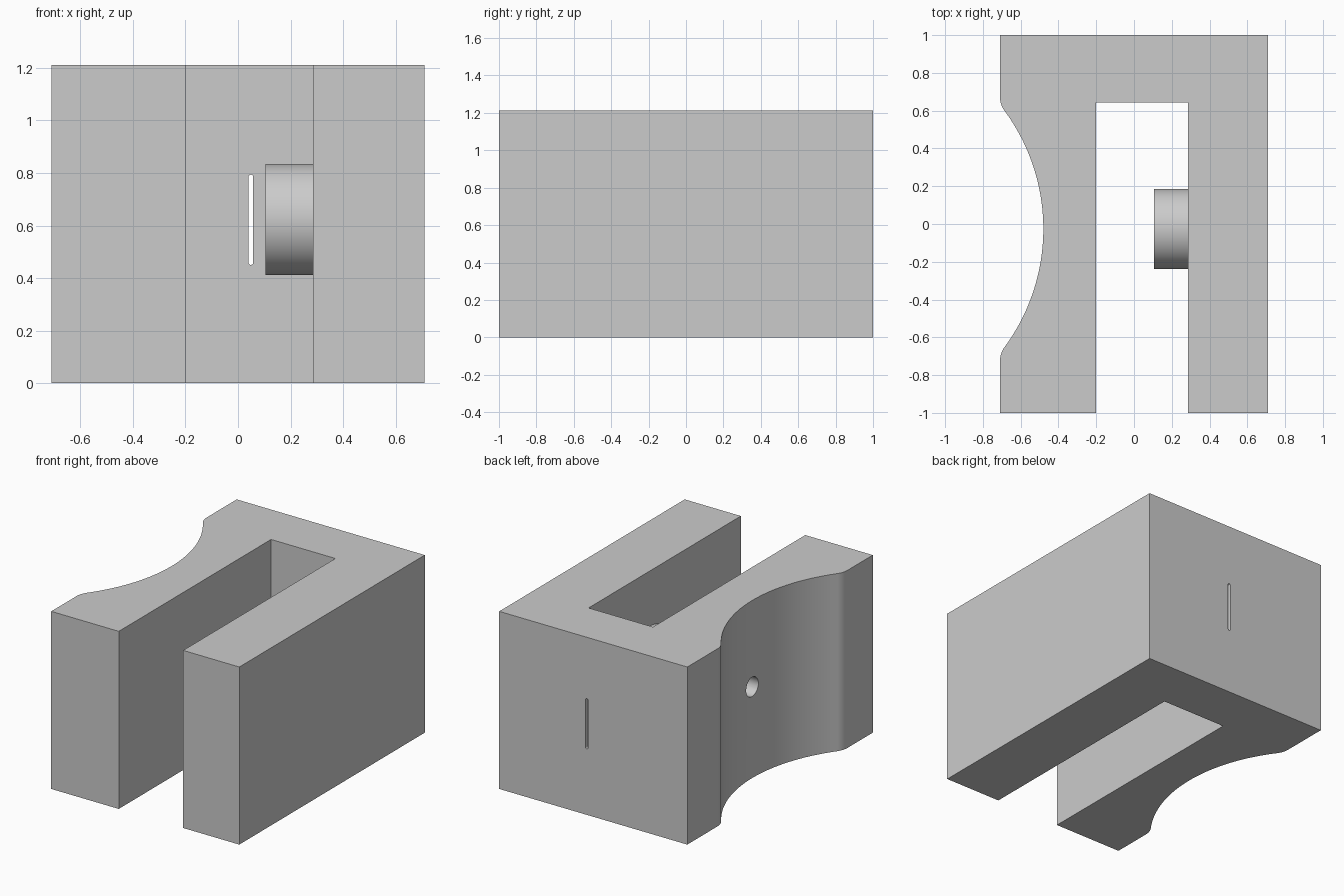
import bpy
import bmesh
from math import pi, cos, sin, atan2, sqrt, radians
from mathutils import Matrix

cube = bpy.data.objects.get("Cube")
if cube:
    bpy.data.objects.remove(cube, do_unlink=True)

# Overall block and channel
HALF_X, HALF_Y, HEIGHT = 0.71, 1.0, 1.212
SLOT_LEFT, SLOT_RIGHT, SLOT_END = -0.2, 0.286, 0.642
# Shared centre line of the side recess, bore and boss
AXIS_Y, AXIS_Z = -0.026, 0.623
RECESS_R, RECESS_BOTTOM, FILLET_R = 1.055, -0.48, 0.13

grey = bpy.data.materials.new("plain grey")
grey.use_nodes = True
grey.diffuse_color = (0.6, 0.6, 0.6, 1)
grey.node_tree.nodes["Principled BSDF"].inputs["Base Color"].default_value = (0.6, 0.6, 0.6, 1)


def finish(name, bm):
    bmesh.ops.recalc_face_normals(bm, faces=bm.faces)
    mesh = bpy.data.meshes.new(name)
    bm.to_mesh(mesh)
    bm.free()
    mesh.materials.append(grey)
    obj = bpy.data.objects.new(name, mesh)
    bpy.context.collection.objects.link(obj)
    return obj


def prism(name, outline, direction):
    """Extrude a closed outline of 3D points along a direction."""
    bm = bmesh.new()
    face = bm.faces.new([bm.verts.new(p) for p in outline])
    extruded = bmesh.ops.extrude_face_region(bm, geom=[face])["geom"]
    verts = [v for v in extruded if isinstance(v, bmesh.types.BMVert)]
    bmesh.ops.translate(bm, verts=verts, vec=direction)
    return finish(name, bm)


def x_cylinder(name, radius, x0, x1, segments):
    bm = bmesh.new()
    place = Matrix.Translation(((x0 + x1) / 2, AXIS_Y, AXIS_Z)) @ Matrix.Rotation(pi / 2, 4, "Y")
    bmesh.ops.create_cone(bm, cap_ends=True, segments=segments, radius1=radius,
                          radius2=radius, depth=x1 - x0, matrix=place)
    return finish(name, bm)


def arc(cx, cy, radius, start, end, steps):
    return [(cx + radius * cos(start + (end - start) * i / steps),
             cy + radius * sin(start + (end - start) * i / steps)) for i in range(steps + 1)]


def select_only(obj):
    bpy.ops.object.select_all(action="DESELECT")
    obj.select_set(True)
    bpy.context.view_layer.objects.active = obj


def cut(obj, cutter):
    cutter.hide_render = True
    mod = obj.modifiers.new("cut", "BOOLEAN")
    mod.operation = "DIFFERENCE"
    mod.solver = "EXACT"
    mod.object = cutter
    select_only(obj)
    bpy.ops.object.modifier_apply(modifier=mod.name)
    bpy.data.objects.remove(cutter, do_unlink=True)


# U-shaped body whose outer wall has a filleted concave recess
recess_x = RECESS_BOTTOM - RECESS_R
fillet_x = -HALF_X + FILLET_R
reach = sqrt((RECESS_R + FILLET_R) ** 2 - (fillet_x - recess_x) ** 2)
sweep = atan2(reach, fillet_x - recess_x)
lower_fillet = arc(fillet_x, AXIS_Y - reach, FILLET_R, pi, pi - sweep, 8)
recess = arc(recess_x, AXIS_Y, RECESS_R, -sweep, sweep, 48)
upper_fillet = arc(fillet_x, AXIS_Y + reach, FILLET_R, pi + sweep, pi, 8)
outline = [(SLOT_LEFT, SLOT_END), (SLOT_LEFT, -HALF_Y), (-HALF_X, -HALF_Y)]
outline += lower_fillet + recess[1:-1] + upper_fillet
outline += [(-HALF_X, HALF_Y), (HALF_X, HALF_Y), (HALF_X, -HALF_Y),
            (SLOT_RIGHT, -HALF_Y), (SLOT_RIGHT, SLOT_END)]
body = prism("body", [(x, y, 0) for x, y in outline], (0, 0, HEIGHT))

# Round bore through the recessed wall
cut(body, x_cylinder("bore_cutter", 0.066, -0.6, -0.1, 32))

# Narrow round-ended slit through the back wall
slit = arc(0.049, 0.785, 0.009, 0, pi, 6) + arc(0.049, 0.459, 0.009, pi, 2 * pi, 6)
cut(body, prism("slit_cutter", [(x, 0.5, z) for x, z in slit], (0, 0.6, 0)))

# Round boss on the inner face of the plain wall
boss = x_cylinder("boss", 0.212, 0.105, SLOT_RIGHT + 0.002, 64)

for part in (body, boss):
    select_only(part)
    bpy.ops.object.shade_smooth_by_angle(angle=radians(25))
